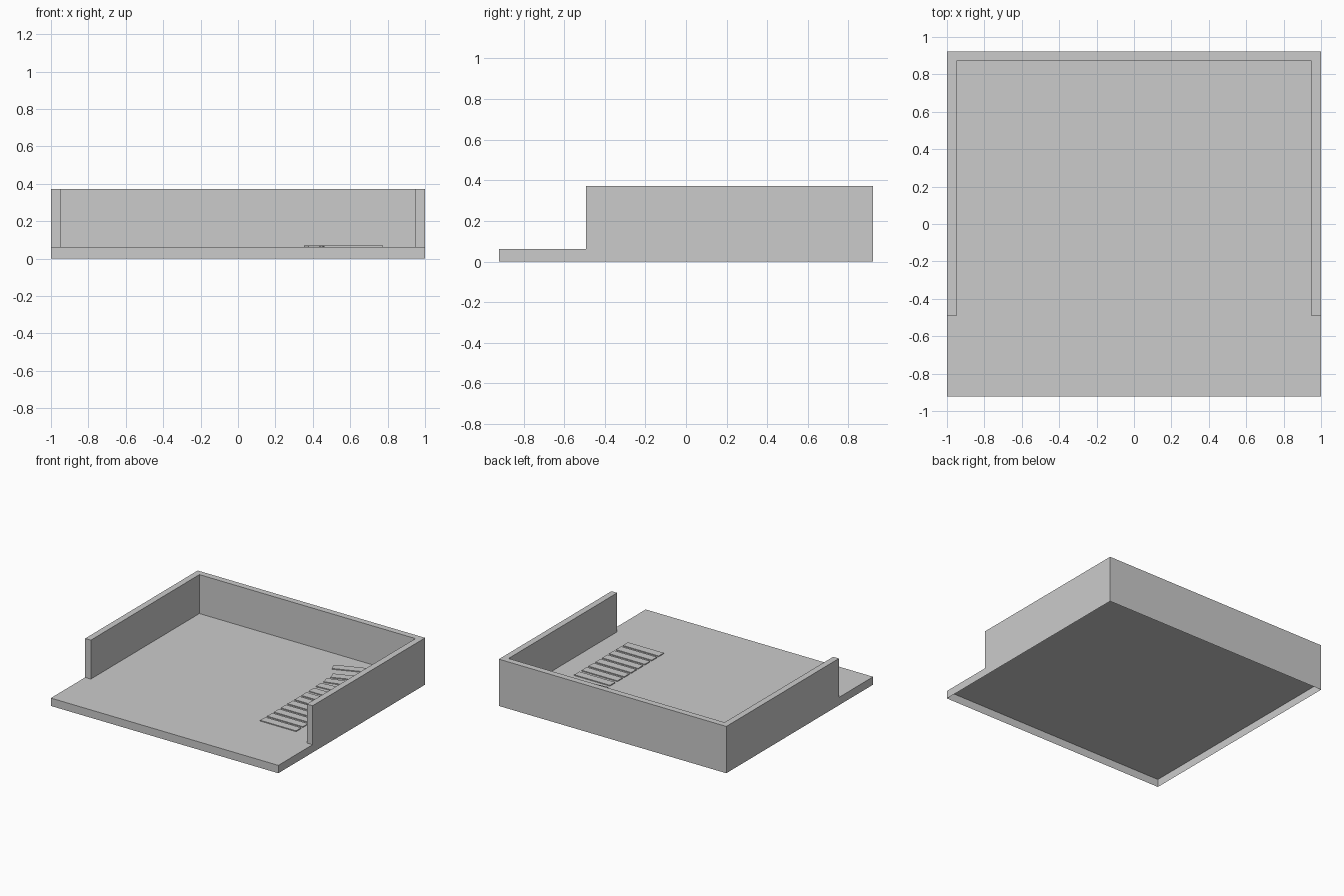
import bpy, bmesh
from math import radians

if "Cube" in bpy.data.objects:
    bpy.data.objects.remove(bpy.data.objects["Cube"])

HX, HY = 1.0, 0.922          # half footprint
FLOOR, TOP = 0.0625, 0.372   # floor height, wall height
WALL, FRONT = 0.05, -0.492   # wall thickness, front end of side walls


def finish(name, bm):
    bmesh.ops.recalc_face_normals(bm, faces=bm.faces)
    mesh = bpy.data.meshes.new(name)
    bm.to_mesh(mesh)
    bm.free()
    obj = bpy.data.objects.new(name, mesh)
    bpy.context.collection.objects.link(obj)
    return obj


def open_box(name, size, loc, angle=0.0):
    """Box standing on loc, without its bottom face."""
    bm = bmesh.new()
    bmesh.ops.create_cube(bm, size=1)
    bmesh.ops.translate(bm, verts=bm.verts, vec=(0, 0, 0.5))
    bmesh.ops.scale(bm, verts=bm.verts, vec=size)
    bottom = [f for f in bm.faces if f.calc_center_median().z < 1e-6]
    bmesh.ops.delete(bm, geom=bottom, context='FACES_ONLY')
    mesh = bpy.data.meshes.new(name)
    bm.to_mesh(mesh)
    bm.free()
    obj = bpy.data.objects.new(name, mesh)
    bpy.context.collection.objects.link(obj)
    obj.location = loc
    obj.rotation_euler.z = radians(angle)
    return obj


# Floor slab, hollow underneath
open_box("floor_slab", (2 * HX, 2 * HY, FLOOR), (0, 0, 0))

# U-shaped wall round the back and sides
ix, iy = HX - WALL, HY - WALL
outline = [(-HX, FRONT), (-ix, FRONT), (-ix, iy), (ix, iy),
           (ix, FRONT), (HX, FRONT), (HX, HY), (-HX, HY)]
bm = bmesh.new()
low = [bm.verts.new((x, y, FLOOR)) for x, y in outline]
high = [bm.verts.new((x, y, TOP)) for x, y in outline]
for i in range(8):
    j = (i + 1) % 8
    bm.faces.new((low[i], low[j], high[j], high[i]))
for a, b, c, d in ((0, 1, 2, 7), (2, 3, 6, 7), (3, 4, 5, 6)):
    bm.faces.new((high[a], high[b], high[c], high[d]))
finish("surrounding_wall", bm)

# Path of thin stepping planks: a straight run, then a bend to the left
planks = [(0.618, -0.346 + 0.0862 * i, 0) for i in range(7)]
planks += [(0.618, 0.264, 0), (0.611, 0.376, 5.4), (0.601, 0.496, 15.8),
           (0.591, 0.601, 21.3), (0.511, 0.728, 21.5)]
for n, (x, y, angle) in enumerate(planks, 1):
    open_box(f"path_plank_{n}", (0.315, 0.065, 0.007), (x, y, FLOOR), angle)
